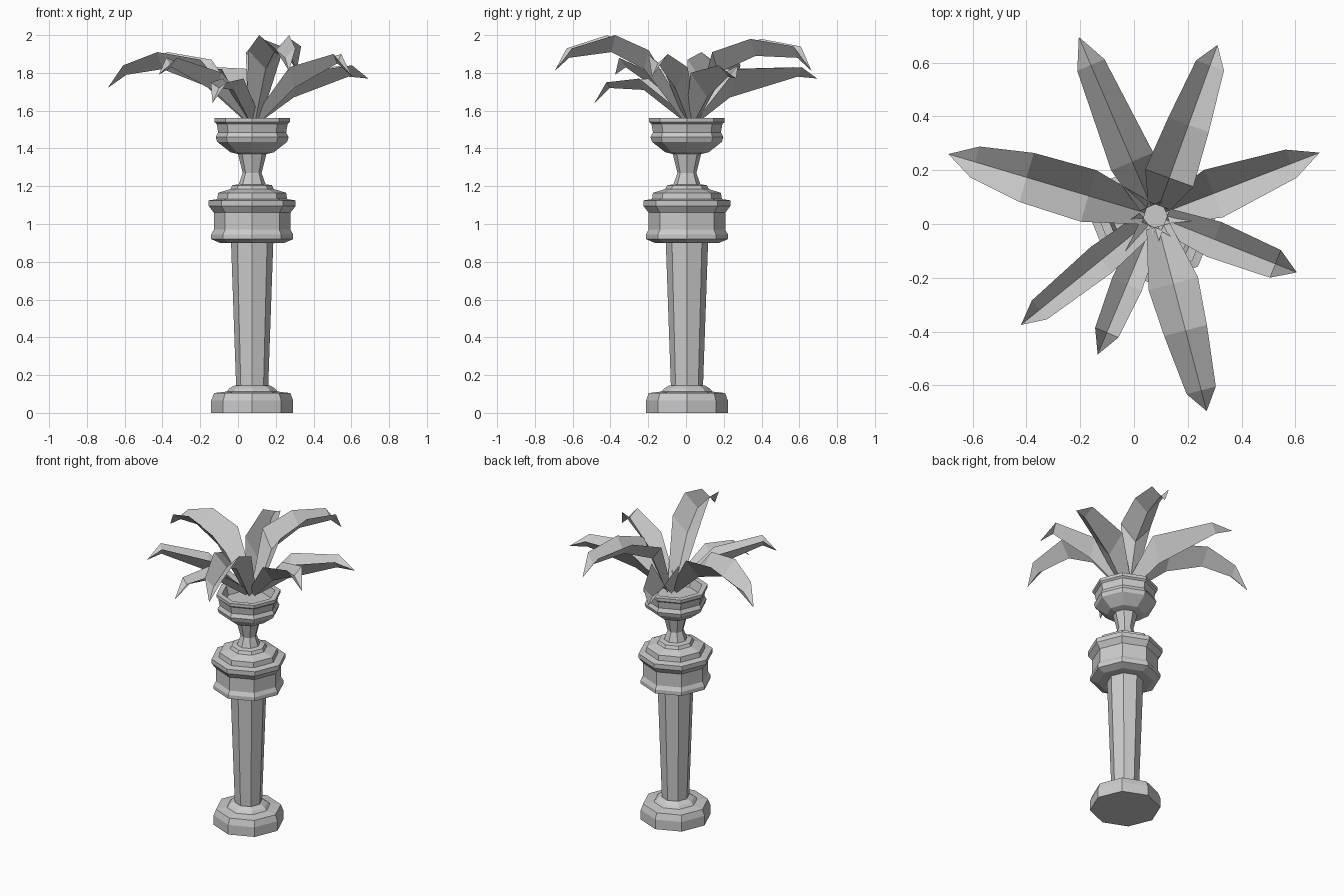
import bpy, bmesh, math
from mathutils import Vector

CX, CY = 0.075, 0.005


def make_object(name, bm):
    me = bpy.data.meshes.new(name)
    bm.to_mesh(me)
    bm.free()
    ob = bpy.data.objects.new(name, me)
    bpy.context.collection.objects.link(ob)
    return ob


def lathe(name, profile, sides=8):
    """Closed octagonal turning from (radius, z) points."""
    bm = bmesh.new()
    rings = []
    for r, z in profile:
        rings.append([bm.verts.new((CX + r * math.cos(2 * math.pi * i / sides),
                                    CY + r * math.sin(2 * math.pi * i / sides), z))
                      for i in range(sides)])
    for a, b in zip(rings, rings[1:]):
        for i in range(sides):
            j = (i + 1) % sides
            bm.faces.new((a[i], a[j], b[j], b[i]))
    bm.faces.new(rings[0][::-1])
    bm.faces.new(rings[-1])
    return make_object(name, bm)


def leaf(name, tip, stations):
    """V-folded strip; stations are (distance, half width, edge z, midrib z)."""
    root = Vector((0.08, 0.03, 0))
    tip = Vector(tip)
    d = Vector((tip.x - root.x, tip.y - root.y, 0)).normalized()
    side = Vector((d.y, -d.x, 0))
    bm = bmesh.new()
    prev = None
    for r, w, ze, zm in [(0.04, 0.045, 1.59, 1.54)] + stations:
        row = [bm.verts.new(root + d * r + side * w * s + Vector((0, 0, z)))
               for s, z in ((1, ze), (0, zm), (-1, ze))]
        if prev:
            for i in (0, 1):
                bm.faces.new((prev[i], row[i], row[i + 1], prev[i + 1]))
        prev = row
    end = bm.verts.new(tip)
    for i in (0, 1):
        bm.faces.new((prev[i], end, prev[i + 1]))
    return make_object(name, bm)


# Pedestal: foot, shaft and capital
lathe("foot", [(0.217, 0), (0.217, 0.065), (0.202, 0.105), (0.135, 0.113),
               (0.12, 0.13), (0.095, 0.145)])
lathe("shaft", [(0.085, 0.14), (0.112, 0.905)])
lathe("capital", [(0.17, 0.9), (0.217, 0.92), (0.217, 0.945), (0.203, 0.97),
                  (0.203, 1.06), (0.23, 1.095), (0.23, 1.125), (0.185, 1.132),
                  (0.18, 1.165), (0.115, 1.185), (0.105, 1.205), (0.075, 1.21)])

# Urn with recessed soil
lathe("urn", [(0.075, 1.2), (0.05, 1.27), (0.075, 1.37), (0.115, 1.38),
              (0.185, 1.435), (0.193, 1.46), (0.18, 1.485), (0.188, 1.53),
              (0.2, 1.54), (0.2, 1.56), (0.165, 1.56), (0.15, 1.5)])

# Long arching leaves
leaf("leaf_west", (-0.69, 0.26, 1.72),
     [(0.26, 0.1, 1.87, 1.73), (0.5, 0.095, 1.91, 1.82), (0.70, 0.06, 1.84, 1.79)])
leaf("leaf_south", (0.27, -0.695, 1.81),
     [(0.26, 0.095, 1.92, 1.82), (0.44, 0.082, 2.0, 1.91), (0.67, 0.056, 1.93, 1.88)])
leaf("leaf_north", (0.31, 0.665, 1.81),
     [(0.15, 0.095, 1.91, 1.8), (0.36, 0.08, 1.98, 1.89), (0.595, 0.055, 1.94, 1.88)])

# Straighter leaves
leaf("leaf_northwest", (-0.205, 0.695, 1.77),
     [(0.22, 0.085, 1.82, 1.67), (0.61, 0.055, 1.83, 1.78)])
leaf("leaf_east", (0.69, 0.265, 1.77),
     [(0.23, 0.095, 1.8, 1.67), (0.54, 0.056, 1.84, 1.78)])
leaf("leaf_southeast", (0.605, -0.18, 1.78),
     [(0.235, 0.07, 1.83, 1.72), (0.48, 0.055, 1.9, 1.85)])
leaf("leaf_southwest", (-0.42, -0.375, 1.79),
     [(0.26, 0.062, 1.8, 1.7), (0.555, 0.045, 1.88, 1.83)])
leaf("leaf_front", (-0.135, -0.485, 1.64),
     [(0.275, 0.06, 1.77, 1.71), (0.47, 0.047, 1.75, 1.72)])
